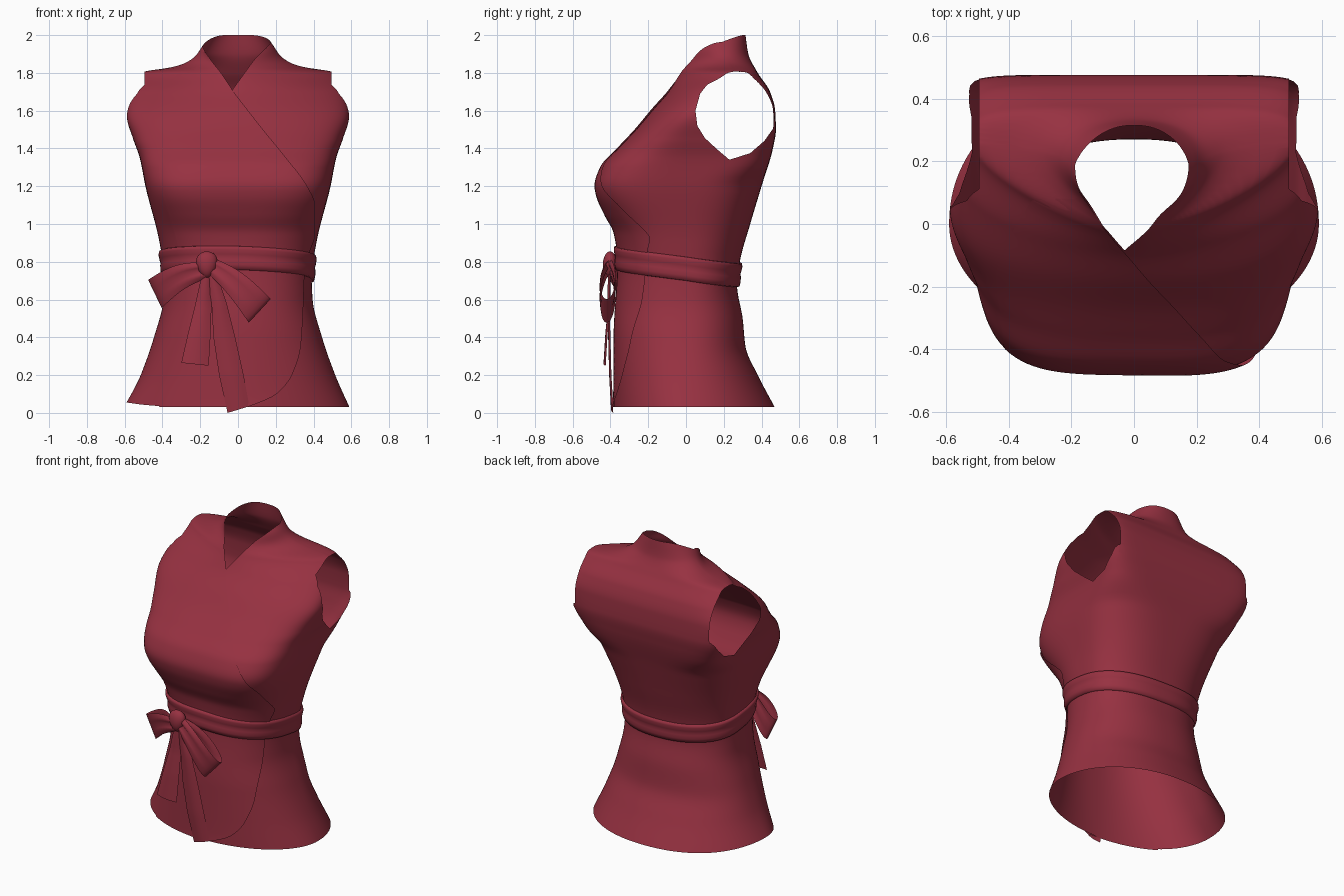
import bpy, bmesh, math
from mathutils import Vector

if "Cube" in bpy.data.objects:
    bpy.data.objects.remove(bpy.data.objects["Cube"])

cloth = bpy.data.materials.new("wine_red_cloth")
cloth.diffuse_color = (0.31, 0.031, 0.053, 1)
cloth.use_nodes = True
cloth.node_tree.nodes["Principled BSDF"].inputs["Base Color"].default_value = cloth.diffuse_color


def curve(*pts):
    """Smooth monotone interpolation through (z, value) pairs."""
    xs, ys = [p[0] for p in pts], [p[1] for p in pts]
    s = [(ys[i + 1] - ys[i]) / (xs[i + 1] - xs[i]) for i in range(len(xs) - 1)]
    m = [s[0]] + [2 * a * b / (a + b) if a * b > 0 else 0 for a, b in zip(s, s[1:])] + [s[-1]]

    def f(x):
        x = min(max(x, xs[0]), xs[-1])
        i = max(k for k in range(len(s)) if xs[k] <= x)
        h = xs[i + 1] - xs[i]
        t = (x - xs[i]) / h
        return (ys[i] * (1 + 2 * t) * (1 - t) ** 2 + ys[i + 1] * t * t * (3 - 2 * t)
                + h * (m[i] * t * (1 - t) ** 2 - m[i + 1] * t * t * (1 - t)))
    return f


# Torso cross-section at each height: half width, front, back, widest y, squareness
width = curve((.03, .59), (.2, .515), (.4, .445), (.6, .395), (.72, .39), (.9, .415), (1.2, .49),
              (1.35, .52), (1.45, .555), (1.57, .588), (1.7, .56), (1.78, .53), (1.8, .515),
              (1.812, .47), (1.826, .37), (1.85, .285), (1.89, .225), (1.94, .19), (2, .15))
front = curve((.03, -.38), (.4, -.38), (.8, -.36), (.95, -.38), (1.05, -.43), (1.15, -.472),
              (1.2, -.48), (1.3, -.45), (1.4, -.36), (1.5, -.265), (1.6, -.18), (1.71, -.085),
              (1.85, -.005), (1.93, .04), (2, .08))
back = curve((.03, .47), (.2, .38), (.35, .315), (.5, .3), (.68, .27), (.8, .285), (1, .34),
             (1.2, .4), (1.4, .46), (1.5, .476), (1.6, .472), (1.7, .445), (1.8, .38), (1.9, .33), (2, .315))
mid_y = curve((.03, 0), (1.2, 0), (1.4, .03), (1.57, .06), (1.7, .15), (1.8, .26), (1.85, .23), (1.95, .19), (2, .19))
front_n = curve((.03, 2), (.4, 2.3), (.8, 2.5), (1, 3), (1.2, 3.8), (1.4, 3), (1.57, 2.3), (1.7, 1.8),
                (1.8, 1.45), (1.85, 1.5), (1.94, 2), (2, 2))
back_n = curve((.03, 2.1), (.8, 2.4), (1.2, 3.2), (1.35, 6.5), (1.5, 9), (1.62, 9), (1.7, 7), (1.8, 3.5), (1.9, 2.2), (2, 2.2))
# Neckline in front view, each side, as distance from the centre by height
neck_r = curve((1.71, -.03), (1.8, .035), (1.88, .095), (1.95, .165), (1.98, .185))
neck_l = curve((1.71, .03), (1.8, .09), (1.87, .145), (1.93, .183), (1.98, .2))
# Wrap edge: x position by height
wrap_x = curve((.03, .04), (.05, .1), (.1, .2), (.2, .28), (.35, .325), (.5, .335), (.75, .345), (.85, .37),
               (.95, .4), (1.1, .4), (1.2, .36), (1.35, .25), (1.5, .13), (1.63, .03), (1.71, -.03),
               (1.8, -.09), (1.87, -.145), (1.92, -.177))


def torso(deg, z, off=0):
    """Point on the torso; deg 0 is front, positive goes towards +x."""
    sn, cs = math.sin(math.radians(deg)), math.cos(math.radians(deg))
    yc = mid_y(z)
    d, n = (yc - front(z), front_n(z)) if cs > 0 else (back(z) - yc, back_n(z))
    r = (abs(sn) ** n + abs(cs) ** n) ** (-1 / n)
    return Vector((width(z) * r * sn + off * sn, yc - d * r * cs - off * cs, z))


def neck_top(deg):
    """Height of the neckline at an angle."""
    sg, edge = (1, neck_r) if deg > -3.1 else (-1, neck_l)
    a = max(-90, min(90, deg))
    lo, hi = 1.71, 1.98
    for _ in range(30):
        m = (lo + hi) / 2
        lo, hi = (m, hi) if sg * torso(a, m).x > edge(m) else (lo, m)
    over = min(1, max(0, abs(deg) - 90) / 65)
    return lo + (2 - lo) * math.sin(over * math.pi / 2)


def grid(name, rows, loop_cols=False, loop_rows=False, fix=False):
    bm = bmesh.new()
    vs = [[bm.verts.new(p) for p in row] for row in rows]
    R, C = len(vs), len(vs[0])
    for i in range(R if loop_rows else R - 1):
        for j in range(C if loop_cols else C - 1):
            k, l = (i + 1) % R, (j + 1) % C
            bm.faces.new((vs[i][j], vs[i][l], vs[k][l], vs[k][j]))
    if fix:
        bmesh.ops.recalc_face_normals(bm, faces=bm.faces)
    return finish(name, bm)


def finish(name, bm):
    me = bpy.data.meshes.new(name)
    bm.to_mesh(me)
    bm.free()
    me.materials.append(cloth)
    me.shade_smooth()
    ob = bpy.data.objects.new(name, me)
    bpy.context.collection.objects.link(ob)
    return ob


# Bodice: rings from hem to neckline
SPLIT, COLS = 1.3, 180
levels = [.03 + (SPLIT - .03) * i / 50 for i in range(50)] + [SPLIT + (2 - SPLIT) * i / 80 for i in range(81)]
angles = [(j * 360 / COLS + 180) % 360 - 180 - 3.1 for j in range(COLS)]
angles = [a + 360 if a < -180 else a for a in angles]
tops = [neck_top(a) for a in angles]
rows = []
for z in levels:
    row = []
    for deg, top in zip(angles, tops):
        p = torso(deg, z if z < SPLIT else SPLIT + (z - SPLIT) * (top - SPLIT) / (2 - SPLIT))
        if p.x < 0 and z < .2:      # hem lifts slightly at one side
            p.z += .03 * (p.x / .59) ** 4 * (1 - z / .2)
        row.append(p)
    rows.append(row)
bodice = grid("bodice", rows, loop_cols=True)

# Armholes: side outline for front and underarm, an upright plane for shoulder and back
hole = [Vector(p) for p in ((.05, 1.6), (.06, 1.52), (.1, 1.455), (.165, 1.395), (.23, 1.34), (.34, 1.375),
                            (.415, 1.44), (.5, 1.56), (.5, 1.85), (.24, 1.85), (.13, 1.76), (.075, 1.69))]
edges = list(zip(hole, hole[1:] + hole[:1]))
CUT = .495


def seg_dist(p, a, b):
    t = max(0, min(1, (p - a).dot(b - a) / (b - a).length_squared))
    return (p - a - (b - a) * t).length


def slice_faces(bm, faces, co, no):
    geom = set(faces)
    for f in faces:
        geom.update(f.edges)
        geom.update(f.verts)
    bmesh.ops.bisect_plane(bm, geom=list(geom), dist=1e-5, plane_co=co, plane_no=no)


bm = bmesh.new()
bm.from_mesh(bodice.data)
for sx in (-CUT, CUT):
    near = [f for f in bm.faces if f.calc_center_median().z > 1.36 and f.calc_center_median().y > .06
            and abs(f.calc_center_median().x - sx) < .06]
    slice_faces(bm, near, (sx, 0, 0), (1, 0, 0))
for a, b in edges:
    near = []
    for f in bm.faces:
        c = f.calc_center_median()
        if abs(c.x) > CUT - .02 and c.z > 1.2 and seg_dist(c.yz, a, b) < .035:
            near.append(f)
    slice_faces(bm, near, (0, a.x, a.y), (0, b.y - a.y, a.x - b.x))
inside = []
for f in bm.faces:
    c = f.calc_center_median()
    if abs(c.x) > CUT and all((b.x - a.x) * (c.z - a.y) - (b.y - a.y) * (c.y - a.x) > 0 for a, b in edges):
        inside.append(f)
bmesh.ops.delete(bm, geom=inside, context='FACES')
bm.to_mesh(bodice.data)
bm.free()
bodice.data.shade_smooth()


# Overlapping front panel, lifted along its wrap edge
def wrap_angle(z):
    lo, hi = -88, 88
    for _ in range(30):
        m = (lo + hi) / 2
        lo, hi = (m, hi) if torso(m, z).x < wrap_x(z) else (lo, m)
    return lo


rows = []
for i in range(111):
    z = .03 + 1.88 * i / 110
    edge = wrap_angle(z)
    start = min(-45, edge - 12)
    lift = .009 if z < 1.65 else .009 - .005 * min(1, (z - 1.65) / .15)
    rows.append([torso(start + (edge - start) * j / 40, z, .001 + lift * (j / 40) ** 2) for j in range(41)])
grid("wrap_panel", rows)

# Sash: folded band dipping towards the back
section = ((-.063, .002), (-.06, .013), (-.035, .019), (-.01, .018), (.005, .014),
           (.02, .017), (.045, .018), (.06, .013), (.063, .002))
rows = []
for dz, off in section:
    row = []
    for j in range(96):
        deg = j * 3.75
        z = .775 + .045 * math.cos(math.radians(deg)) - .012 * math.sin(math.radians(deg))
        row.append(torso(deg, z + dz, off))
    rows.append(row)
grid("sash", rows, loop_cols=True)


# Bow loops: ribbon bent forward and back, widening outwards
def bow_loop(name, start, end, w0, w1):
    a, b = Vector(start), Vector(end)
    side = (b - a).normalized().cross(Vector((0, 1, 0))).normalized()
    rows = []
    for i in range(32):
        th = i * math.tau / 32
        t = (1 - math.cos(th)) / 2
        c = a.lerp(b, t) + Vector((0, -.05 * math.sin(th) * math.sqrt(t), .025 * math.sin(math.pi * t)))
        w = w0 + (w1 - w0) * t ** .8
        rows.append([c + side * w * (k / 6 - .5) + Vector((0, .012 * math.cos(k * math.pi * 2 / 3) * (1 - t), 0))
                     for k in range(7)])
    grid(name, rows, loop_rows=True, fix=True)


bow_loop("bow_loop_left", (-.18, -.415, .755), (-.44, -.28, .63), .09, .165)
bow_loop("bow_loop_right", (-.15, -.41, .785), (.115, -.42, .54), .08, .17)


# Tails: hanging ribbons given as (left x, right x, y, left z, right z), bottom first
def tail(name, *stations):
    rows = []
    for (a, b) in zip(stations, stations[1:]):
        for i in range(6):
            l, r, y, zl, zr = [p + (q - p) * i / 6 for p, q in zip(a, b)]
            rows.append([Vector((l + (r - l) * k / 6, y - .012 * math.sin(k * math.pi / 6),
                                 zl + (zr - zl) * k / 6)) for k in range(7)])
    grid(name, rows)


tail("tail_short", (-.3, -.155, -.425, .265, .25), (-.265, -.145, -.415, .42, .42),
     (-.225, -.14, -.4, .58, .58), (-.185, -.14, -.4, .76, .76))
tail("tail_long", (-.055, .06, -.385, 0, .035), (-.1, .03, -.395, .2, .2), (-.13, -.015, -.4, .4, .4),
     (-.14, -.06, -.405, .58, .58), (-.17, -.12, -.4, .76, .76))

# Knot
bm = bmesh.new()
bmesh.ops.create_uvsphere(bm, u_segments=20, v_segments=12, radius=1)
for v in bm.verts:
    v.co = Vector((-.165 + .055 * v.co.x * (1 + .25 * v.co.z), -.402 + .038 * v.co.y, .785 + .07 * v.co.z))
finish("knot", bm)
